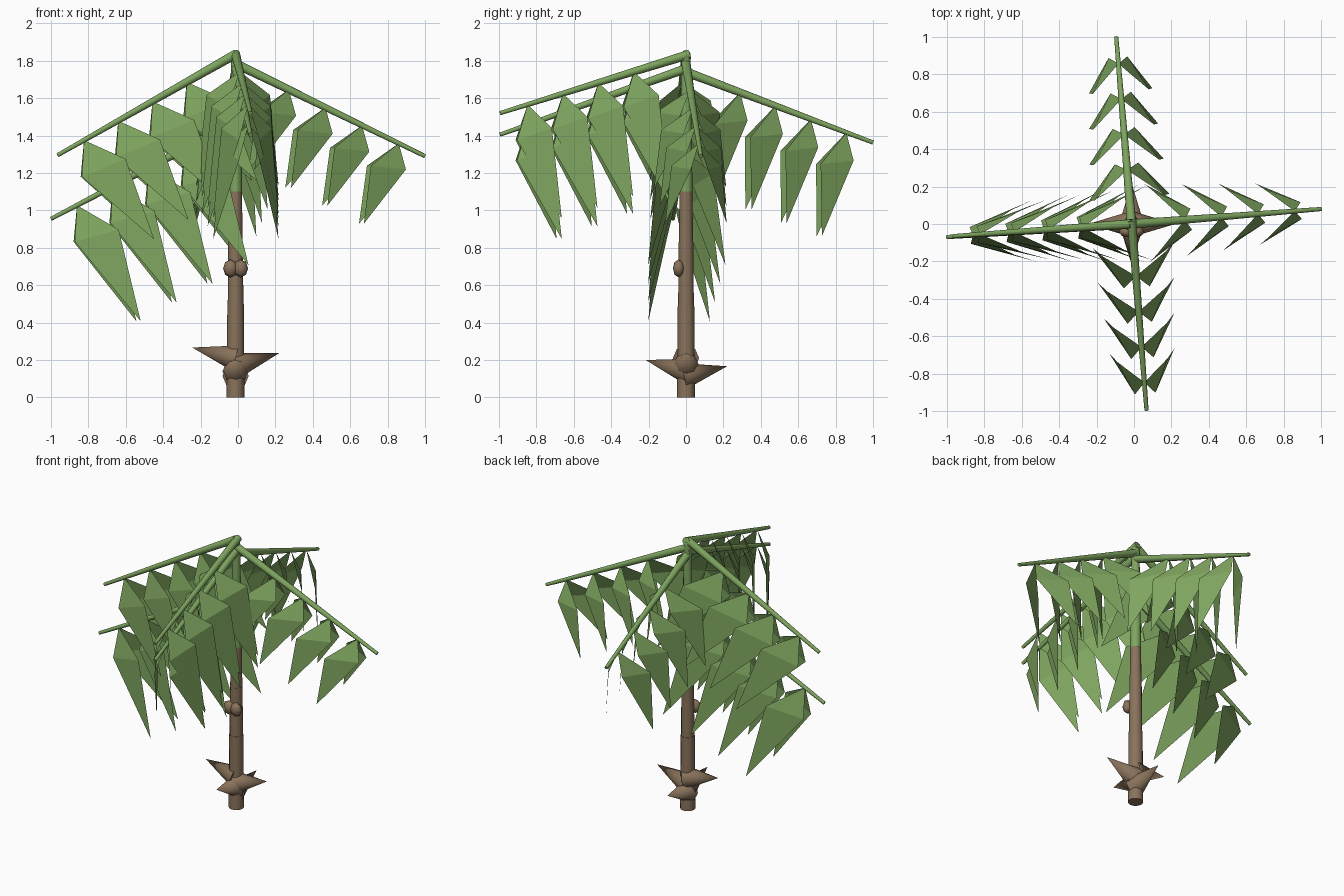
import bpy, bmesh, math
from mathutils import Vector

if "Cube" in bpy.data.objects:
    bpy.data.objects.remove(bpy.data.objects["Cube"])


def material(name, rgb):
    m = bpy.data.materials.new(name)
    m.diffuse_color = (*rgb, 1)
    m.use_nodes = True
    m.node_tree.nodes["Principled BSDF"].inputs["Base Color"].default_value = m.diffuse_color
    return m


GREEN = material("leaf green", (0.21, 0.375, 0.115))
BROWN = material("bark brown", (0.25, 0.17, 0.105))
CX = -0.013  # trunk axis


def finish(name, bm, mat, smooth=True):
    me = bpy.data.meshes.new(name)
    bmesh.ops.recalc_face_normals(bm, faces=bm.faces)
    bm.to_mesh(me)
    bm.free()
    me.materials.append(mat)
    ob = bpy.data.objects.new(name, me)
    bpy.context.collection.objects.link(ob)
    if smooth:
        bpy.context.view_layer.objects.active = ob
        ob.select_set(True)
        bpy.ops.object.shade_smooth_by_angle(angle=math.radians(62))
        ob.select_set(False)
    return ob


def cone(name, a, b, r1, r2, sides, mat):
    """Tapered rod from point a to point b."""
    a, b = Vector(a), Vector(b)
    bm = bmesh.new()
    bmesh.ops.create_cone(bm, cap_ends=True, segments=sides, radius1=r1,
                          radius2=r2, depth=(b - a).length)
    mat4 = (b - a).to_track_quat('Z', 'Y').to_matrix().to_4x4()
    mat4.translation = (a + b) / 2
    bm.transform(mat4)
    return finish(name, bm, mat)


# Trunk: stacked, slightly tapering sections with a green crown shaft
for i, (z0, z1, r0, r1) in enumerate([(0, .50, .048, .044), (.50, .83, .042, .039),
                                      (.83, .97, .038, .036), (.97, 1.10, .036, .034)]):
    cone(f"trunk_section_{i + 1}", (CX, 0, z0), (CX, 0, z1), r0, r1, 12, BROWN)
cone("crown_shaft", (CX, 0, 1.10), (CX, 0, 1.83), .035, .024, 12, GREEN)

# Root spikes around the foot
spikes = [((CX, 0, .17), (.22, 0, .237)), ((CX, 0, .21), (-.245, 0, .267)),
          ((CX, .01, .14), (CX, -.215, .20)), ((CX, -.01, .115), (CX, .22, .167))]
for i, (a, b) in enumerate(spikes):
    cone(f"root_spike_{i + 1}", a, b, .07, 0, 8, BROWN)

# Pair of nuts on the front of the trunk
for side, name in ((-1, "nut_left"), (1, "nut_right")):
    bm = bmesh.new()
    bmesh.ops.create_uvsphere(bm, u_segments=8, v_segments=4, radius=1)
    for v in bm.verts:
        x, y, z = v.co
        v.co = (CX + side * .027 + x * .04, -.04 + z * .03, .69 + y * .048)
    finish(name, bm, BROWN)


def frond(name, base, tip, first, last, leaf):
    """Stem with four mirrored pairs of hanging leaves, spreading wider inward.
    leaf = outer shoulder, tip, inner shoulder as (along, sideways, up)."""
    base, tip = Vector(base), Vector(tip)
    cone(name + "_stem", base, tip, .025, .011, 12, GREEN)
    run = tip - base
    along = Vector((run.x, run.y, 0))
    length = along.length
    along.normalize()
    side = Vector((-along.y, along.x, 0))
    bm = bmesh.new()
    for k in range(4):
        root = base + run * ((first + (last - first) * k / 3) / length)
        spread = 1.26 - .26 * k / 3
        for sgn in (-1, 1):
            pts = [root] + [root + along * s + side * (t * sgn * spread)
                            + Vector((0, 0, z)) for s, t, z in leaf]
            top, outer, end, inner = [bm.verts.new(p) for p in pts]
            bm.faces.new((top, outer, inner))
            bm.faces.new((outer, end, inner))
    finish(name + "_leaves", bm, GREEN, smooth=False)


# Fronds: stem start, stem end, leaf range, leaf shape
frond("right_frond", (CX, 0, 1.785), (1.0, .08, 1.29), .285, .875,
      [(.035, .045, -.14), (-.20, .165, -.43), (-.16, .135, -.12)])
frond("upper_left_frond", (CX, 0, 1.835), (-.965, -.065, 1.295), .262, .812,
      [(.015, .045, -.195), (-.365, .16, -.53), (-.215, .108, -.10)])
frond("lower_left_frond", (CX, 0, 1.47), (-1.0, -.07, .955), .275, .85,
      [(.015, .045, -.195), (-.33, .165, -.62), (-.215, .12, -.13)])
frond("back_frond", (CX, 0, 1.74), (-.095, 1.0, 1.363), .29, .86,
      [(.035, .05, -.15), (-.145, .17, -.555), (-.15, .15, -.17)])
FRONT = [(.06, .055, -.19), (-.17, .175, -.61), (-.12, .135, -.125)]
frond("upper_front_frond", (CX, .02, 1.835), (.067, -.995, 1.52), .30, .87, FRONT)
frond("lower_front_frond", (CX, .02, 1.765), (.067, -.995, 1.405), .30, .87, FRONT)
